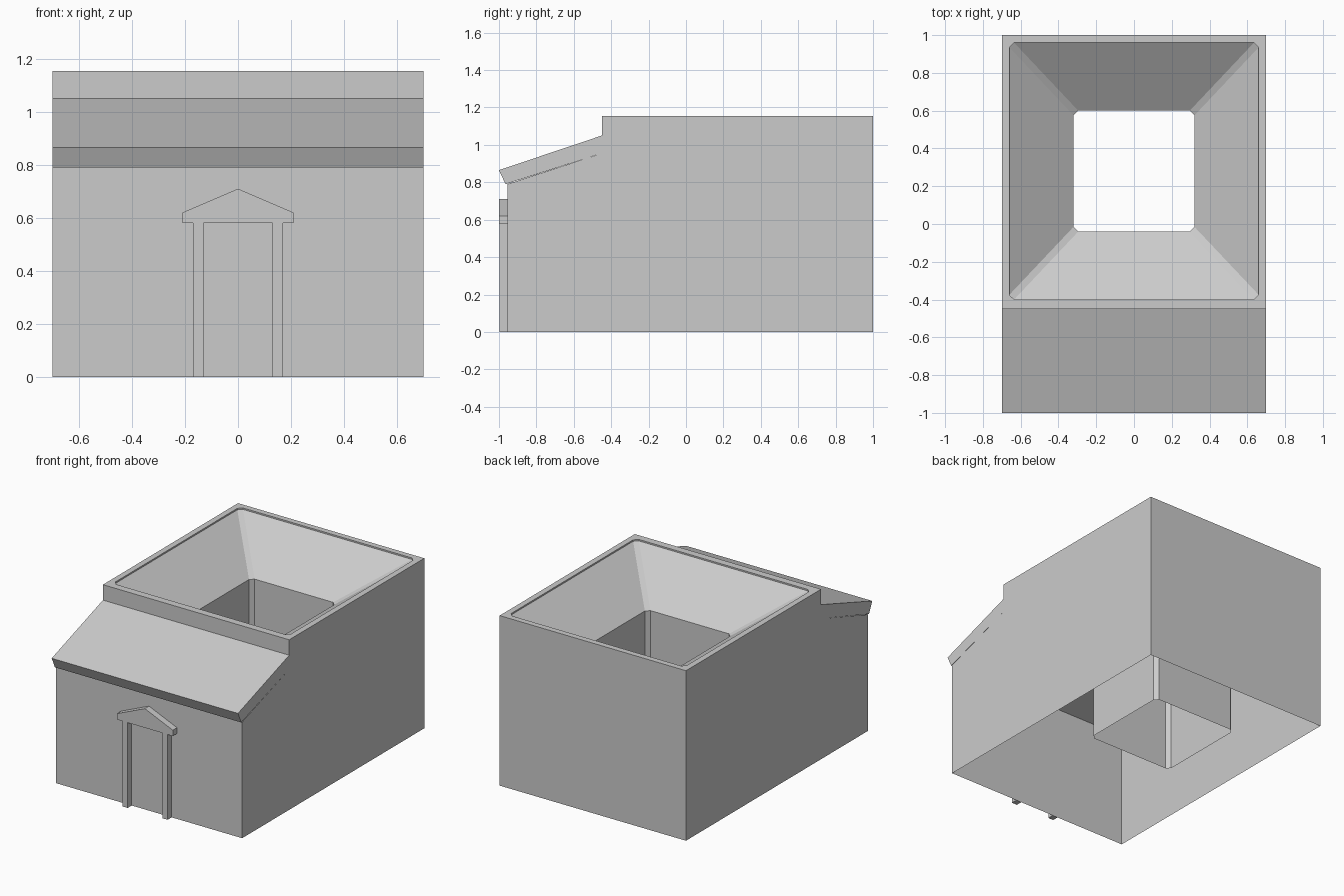
import bpy
import bmesh

if "Cube" in bpy.data.objects:
    bpy.data.objects.remove(bpy.data.objects["Cube"], do_unlink=True)

plaster = bpy.data.materials.new("pale_grey_plaster")
plaster.use_nodes = True
grey = (0.6, 0.6, 0.6, 1)
plaster.diffuse_color = grey
plaster.node_tree.nodes["Principled BSDF"].inputs["Base Color"].default_value = grey

HALF = 0.7        # half width of the house
WALL_Y = -0.955   # plane of the front wall
TOP = 1.155       # parapet height
STEP_Y = -0.45    # where the front roof meets the upper block
COURT_Y = 0.28    # centre of the courtyard


def finish(name, bm):
    mesh = bpy.data.meshes.new(name)
    bm.to_mesh(mesh)
    bm.free()
    mesh.materials.append(plaster)
    obj = bpy.data.objects.new(name, mesh)
    bpy.context.collection.objects.link(obj)
    return obj


def loop(bm, points):
    return [bm.verts.new(p) for p in points]


def bridge(bm, a, b):
    n = len(a)
    for i in range(n):
        j = (i + 1) % n
        bm.faces.new((a[i], a[j], b[j], b[i]))


def prism(name, profile, place, start, end):
    """Closed solid: a profile swept from start to end."""
    bm = bmesh.new()
    a = loop(bm, [place(p, start) for p in profile])
    b = loop(bm, [place(p, end) for p in profile])
    bridge(bm, a, b)
    bm.faces.new(a)
    bm.faces.new(b)
    bmesh.ops.recalc_face_normals(bm, faces=bm.faces)
    return finish(name, bm)


def clipped_rect(half_x, half_y, cut, z):
    """Rectangle with cut corners, around the courtyard centre."""
    pts = []
    for sx, sy in ((1, 1), (-1, 1), (-1, -1), (1, -1)):
        pair = [(sx * half_x, sy * (half_y - cut)), (sx * (half_x - cut), sy * half_y)]
        pts += pair if sx == sy else pair[::-1]
    return [(x, y + COURT_Y, z) for x, y in pts]


# Outer walls: thin shell, open underneath and below the front roof
bm = bmesh.new()
side = [(WALL_Y, 0), (WALL_Y, 0.79), (STEP_Y, 0.955), (STEP_Y, TOP), (1, TOP), (1, 0)]
right = loop(bm, [(HALF, y, z) for y, z in side])
left = loop(bm, [(-HALF, y, z) for y, z in side])
bm.faces.new(right)
bm.faces.new(left[::-1])
for i in (0, 2, 4):     # front wall, step wall, back wall
    bm.faces.new((right[i], left[i], left[i + 1], right[i + 1]))
bmesh.ops.recalc_face_normals(bm, faces=bm.faces)
finish("outer_walls", bm)

# Front lean-to roof slab
prism("front_roof", [(-1, 0.865), (-0.965, 0.79), (STEP_Y, 0.955), (STEP_Y, 1.05)],
      lambda p, x: (x, p[0], p[1]), -HALF, HALF)

# Parapet rim, inward sloping roof and courtyard shaft
bm = bmesh.new()
rings = [
    [(x, y, TOP) for x, y in ((HALF, 1), (HALF, 1), (-HALF, 1), (-HALF, 1),
                              (-HALF, STEP_Y), (-HALF, STEP_Y), (HALF, STEP_Y), (HALF, STEP_Y))],
    clipped_rect(0.66, 0.68, 0.025, TOP),
    clipped_rect(0.66, 0.68, 0.025, TOP - 0.01),
    clipped_rect(0.32, 0.32, 0.025, 0.9),
    clipped_rect(0.32, 0.32, 0.025, 0),
]
loops = [loop(bm, ring) for ring in rings]
for a, b in zip(loops, loops[1:]):
    bridge(bm, a, b)
bmesh.ops.remove_doubles(bm, verts=bm.verts, dist=0.0001)
finish("courtyard_roof", bm)

# Doorway: two posts and a pediment
for name, s in (("left_door_post", 1), ("right_door_post", -1)):
    prism(name, [(s * 0.13, 0), (s * 0.17, 0), (s * 0.17, 0.58), (s * 0.13, 0.58)],
          lambda p, y: (p[0], y, p[1]), -0.998, WALL_Y)
prism("door_pediment", [(-0.21, 0.58), (0.21, 0.58), (0.21, 0.62), (0, 0.71), (-0.21, 0.62)],
      lambda p, y: (p[0], y, p[1]), -1, WALL_Y)
